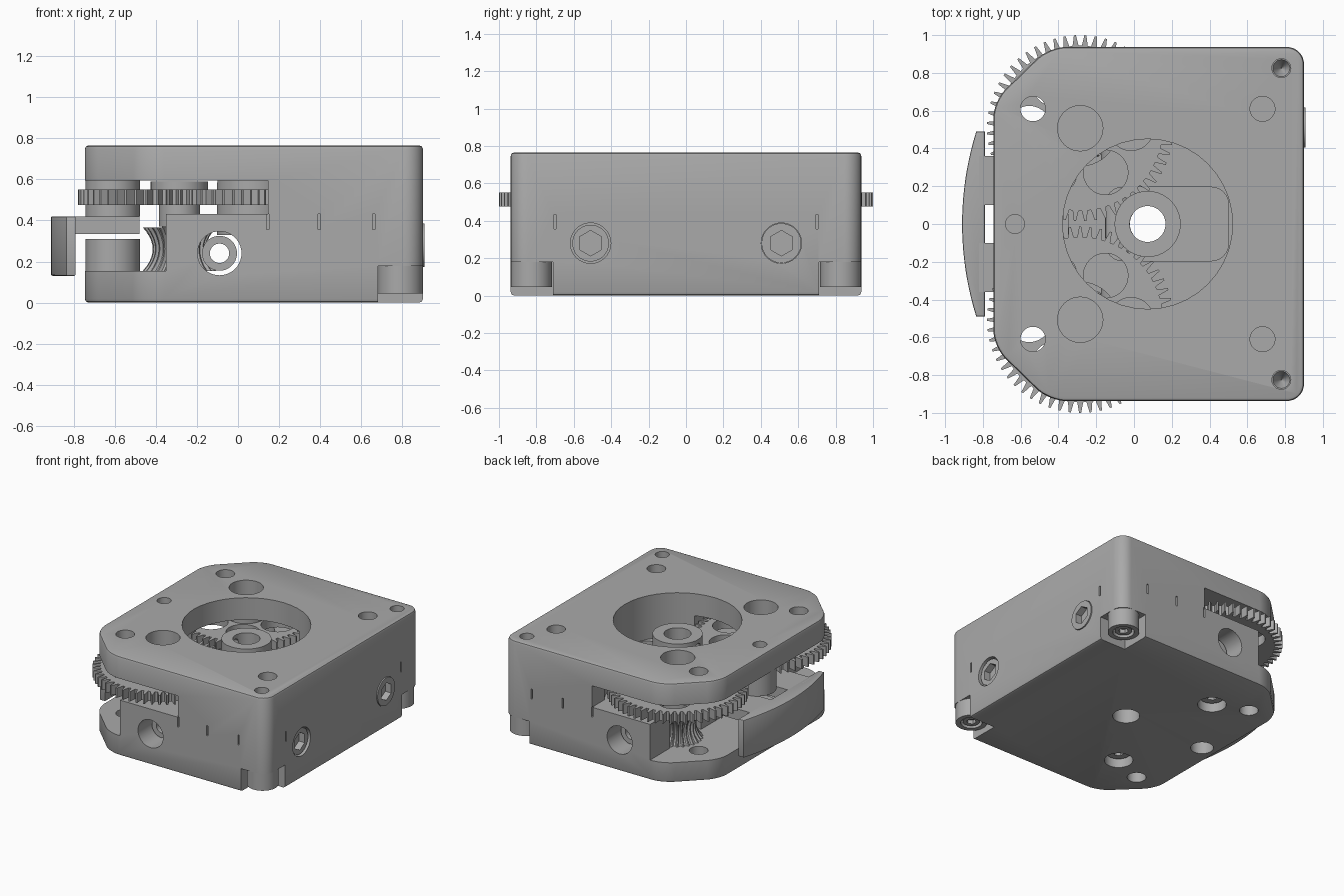
import bpy, bmesh, math
from mathutils import Matrix, Vector

if "Cube" in bpy.data.objects:
    bpy.data.objects.remove(bpy.data.objects["Cube"])

grey = bpy.data.materials.new("plain grey")
grey.use_nodes = True
grey.diffuse_color = (0.4, 0.4, 0.4, 1)
grey.node_tree.nodes["Principled BSDF"].inputs["Base Color"].default_value = (0.4, 0.4, 0.4, 1)


def finish(name, bm):
    bmesh.ops.recalc_face_normals(bm, faces=bm.faces)
    mesh = bpy.data.meshes.new(name)
    bm.to_mesh(mesh)
    bm.free()
    mesh.materials.append(grey)
    ob = bpy.data.objects.new(name, mesh)
    bpy.context.scene.collection.objects.link(ob)
    return ob


def loft(name, rings):
    """Skin a stack of equal-length rings and cap both ends."""
    bm = bmesh.new()
    loops = [[bm.verts.new(p) for p in ring] for ring in rings]
    n = len(loops[0])
    for a, b in zip(loops, loops[1:]):
        for i in range(n):
            j = (i + 1) % n
            bm.faces.new((a[i], a[j], b[j], b[i]))
    bm.faces.new(loops[0][::-1])
    bm.faces.new(loops[-1])
    return finish(name, bm)


def prism(name, pts, z0, z1):
    return loft(name, [[(x, y, z) for x, y in pts] for z in (z0, z1)])


def box(name, x0, x1, y0, y1, z0, z1):
    return prism(name, [(x0, y0), (x1, y0), (x1, y1), (x0, y1)], z0, z1)


def rod(name, start, end, r, r2=None, sides=40):
    a, b = Vector(start), Vector(end)
    turn = (b - a).to_track_quat('Z', 'Y').to_matrix().to_4x4()
    bm = bmesh.new()
    bmesh.ops.create_cone(bm, cap_ends=True, segments=sides, radius1=r,
                          radius2=r if r2 is None else r2, depth=(b - a).length,
                          matrix=Matrix.Translation((a + b) / 2) @ turn)
    return finish(name, bm)


def upright(name, x, y, z0, z1, r, r2=None):
    return rod(name, (x, y, z0), (x, y, z1), r, r2)


def cut(target, *cutters):
    bpy.context.view_layer.objects.active = target
    for c in cutters:
        mod = target.modifiers.new("cut", 'BOOLEAN')
        mod.operation = 'DIFFERENCE'
        mod.solver = 'EXACT'
        mod.object = c
        bpy.ops.object.modifier_apply(modifier=mod.name)
        bpy.data.objects.remove(c)


def bevel(ob, offset, segments, pick):
    bm = bmesh.new()
    bm.from_mesh(ob.data)
    edges = [e for e in bm.edges if pick(e)]
    bmesh.ops.bevel(bm, geom=edges, offset=offset, segments=segments,
                    profile=0.5, affect='EDGES')
    bm.to_mesh(ob.data)
    bm.free()


def is_vertical(e):
    return abs(e.verts[0].co.z - e.verts[1].co.z) > 0.01


TOP, FLOOR, DECK, ROOF = 0.765, 0.155, 0.43, 0.595
GX, GY = -0.285, 0.507      # gear axles
HX = 0.072                  # output hub
WX, WZ = -0.09, 0.24        # worm bore

# Housing block with clipped left corners
outline = [(-0.745, -0.65), (-0.45, -0.937), (0.9, -0.937),
           (0.9, 0.937), (-0.45, 0.937), (-0.745, 0.65)]
housing = prism("housing", outline, 0, TOP)
bevel(housing, 0.09, 8, is_vertical)
bevel(housing, 0.018, 2, lambda e: not is_vertical(e))

# Open left side, gear chamber, top window and floor pocket
cut(housing,
    box("c", -1, -0.35, -1, 1, FLOOR, DECK + 0.01),
    box("c", -1, 0.145, -1.1, 1.1, DECK, ROOF),
    upright("c", HX, 0, DECK, 1, 0.45))
pocket = box("c", -0.15, 0.5, -0.195, 0.195, 0.33, DECK + 0.02)
bevel(pocket, 0.09, 6, is_vertical)
cut(housing, pocket, upright("c", HX, 0, -0.1, 0.5, 0.095),
    rod("c", (WX, -1, WZ), (WX, 1, WZ), 0.107),
    upright("c", -0.63, 0, 0.65, 1, 0.05),
    upright("c", -0.62, 0, -0.1, 0.1, 0.08))

for s in (-1, 1):
    # Gear recesses, axle holes and mounting holes
    cut(housing,
        upright("c", GX, s * GY, DECK, ROOF, 0.515),
        upright("c", GX, s * GY, FLOOR, DECK + 0.01, 0.2),
        upright("c", GX, s * GY, 0.55, 1, 0.12),
        upright("c", GX, s * GY, -0.1, FLOOR + 0.01, 0.1),
        upright("c", -0.535, s * 0.61, -0.1, 1, 0.066),
        upright("c", 0.68, s * 0.61, 0.6, 1, 0.066),
        upright("c", 0.78, s * 0.825, 0.62, TOP - 0.05, 0.002, 0.05),
        upright("c", 0.78, s * 0.825, TOP - 0.06, 1, 0.05))
    # Notched lower corners
    cut(housing, box("c", 0.68, 1, min(s * 0.71, s), max(s * 0.71, s), -0.1, 0.178))
    # Seam grooves on the sides
    for x in (0.145, 0.395, 0.66):
        y = s * 0.937
        cut(housing, box("c", x - 0.006, x + 0.006, y - 0.02, y + 0.02, 0.355, 0.432))
    cut(housing, box("c", 0.88, 0.92, s * 0.7 - 0.006, s * 0.7 + 0.006, 0.355, 0.432))
    # Side screw holes
    cut(housing, rod("c", (0.8, s * 0.51, 0.28), (1, s * 0.51, 0.28), 0.108))

parts = [housing]


def gear_ring(z, teeth, inner, outer, cx, cy, phase):
    ring = []
    for i in range(teeth):
        for f, r in ((-0.32, inner), (-0.2, (inner + outer) / 2), (-0.1, outer),
                     (0.1, outer), (0.2, (inner + outer) / 2), (0.32, inner)):
            a = math.tau * (i + f + phase) / teeth
            ring.append((cx + r * math.cos(a), cy + r * math.sin(a), z))
    return ring


for s, side in ((-1, "front"), (1, "back")):
    cy = s * GY
    # Large spur gear with lightening holes
    gear = loft(side + "_gear", [gear_ring(z, 56, 0.437, 0.493, GX, cy, 0.5 * (s > 0))
                                 for z in (0.475, 0.55)])
    for k in range(6):
        a = math.tau * k / 6
        cut(gear, upright("c", GX + 0.27 * math.cos(a), cy + 0.27 * math.sin(a), 0.4, 0.6, 0.118))
    parts.append(gear)
    # Throated worm wheel
    rings = []
    for k in range(11):
        t = k / 5 - 1
        r = 0.13 + 0.048 * t * t
        rings.append(gear_ring(WZ + 0.02 + 0.105 * t, 26, r - 0.016, r, GX, cy, 0.1 * t))
    parts.append(loft(side + "_worm_wheel", rings))
    # Axle and collar
    axle = upright(side + "_axle", GX, cy, 0.06, 0.59, 0.085)
    cut(axle, rod("c", (GX, cy, 0), (GX, cy, 0.11), 0.04, sides=6))
    parts += [axle, upright(side + "_collar", GX, cy, 0.55, 0.59, 0.14),
              upright(side + "_spacer", GX, cy, 0.37, 0.475, 0.1)]
    # Corner foot with socket
    foot = upright(side + "_corner_foot", 0.79, s * 0.827, 0.045, 0.18, 0.11)
    cut(foot, upright("c", 0.79, s * 0.827, 0, 0.09, 0.075))
    screw = upright(side + "_foot_screw", 0.79, s * 0.827, 0.055, 0.1, 0.06)
    cut(screw, rod("c", (0.79, s * 0.827, 0), (0.79, s * 0.827, 0.085), 0.035, sides=6))
    parts += [foot, screw]
    # Side screw with hex socket
    face = 0.908 if s > 0 else 0.885
    bolt = rod(side + "_side_screw", (0.8, s * 0.51, 0.28), (face, s * 0.51, 0.28),
               0.106 if s > 0 else 0.098)
    cut(bolt, rod("c", (face - 0.05, s * 0.51, 0.28), (1, s * 0.51, 0.28), 0.068, sides=6))
    parts.append(bolt)
    # Bumper arm
    parts.append(box(side + "_bumper_arm", -0.82, -0.48,
                     min(s * 0.1, s * 0.36), max(s * 0.1, s * 0.36), 0.335, 0.42))

# Hollow worm shaft
worm = rod("worm_shaft", (WX, -0.8, WZ), (WX, 0.8, WZ), 0.085)
cut(worm, rod("c", (WX, -1, WZ), (WX, 1, WZ), 0.047),
    upright("c", HX, 0, 0, 0.6, 0.094))
parts.append(worm)

# Output hub with set screw hole
hub = upright("output_hub", HX, 0, 0.33, 0.66, 0.175)
cut(hub, upright("c", HX, 0, 0, 1, 0.095),
    rod("c", (-0.2, 0, 0.6), (HX, 0, 0.6), 0.03))
parts.append(hub)

# Left standoffs
parts += [upright("lower_standoff", -0.61, 0, 0.15, 0.31, 0.133),
          upright("upper_standoff", -0.61, 0, 0.42, 0.6, 0.133)]

# Curved bumper
arc = [(0.73 - math.sqrt(1.64 ** 2 - y * y), y) for y in [0.49 - 0.049 * i for i in range(21)]]
bumper = prism("bumper", arc + [(-0.79, -0.49), (-0.79, 0.49)], 0.13, 0.42)
bevel(bumper, 0.008, 2, lambda e: not is_vertical(e))
parts.append(bumper)

# Smooth round walls, keep edges sharp
bpy.ops.object.select_all(action='DESELECT')
for ob in parts:
    ob.select_set(True)
bpy.context.view_layer.objects.active = housing
bpy.ops.object.shade_smooth_by_angle(angle=math.radians(30))
